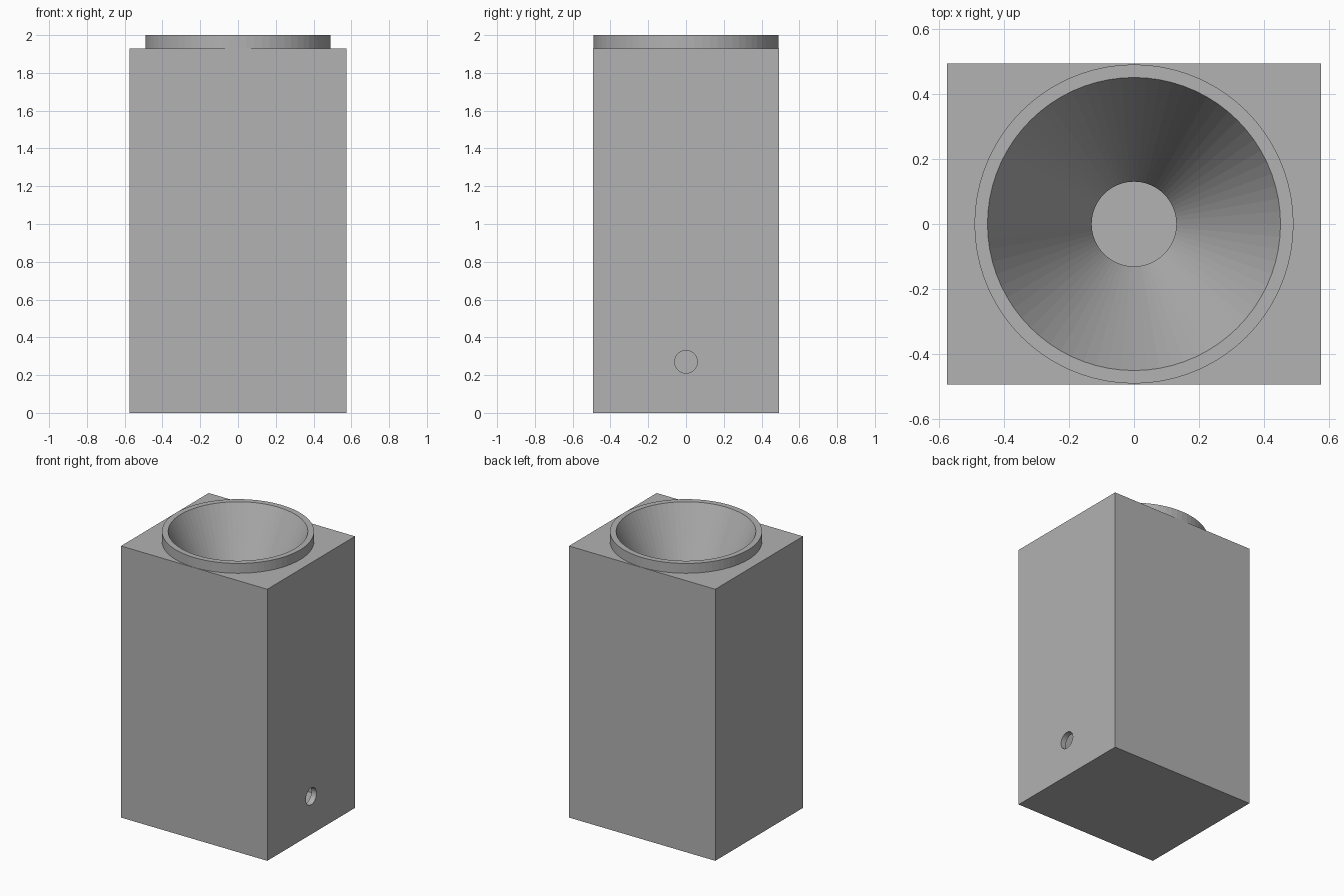
import bpy, bmesh, math
from mathutils import Matrix

if "Cube" in bpy.data.objects:
    bpy.data.objects.remove(bpy.data.objects["Cube"], do_unlink=True)

WIDTH, DEPTH, HEIGHT = 1.15, 0.985, 1.93
WALL = 0.04
SIDES = 72

grey = bpy.data.materials.new("plain_grey")
grey.use_nodes = True
colour = (0.445, 0.445, 0.445, 1)
grey.diffuse_color = colour
grey.node_tree.nodes["Principled BSDF"].inputs["Base Color"].default_value = colour


def add_object(name, bm):
    bmesh.ops.recalc_face_normals(bm, faces=bm.faces)
    mesh = bpy.data.meshes.new(name)
    bm.to_mesh(mesh)
    bm.free()
    mesh.materials.append(grey)
    obj = bpy.data.objects.new(name, mesh)
    bpy.context.collection.objects.link(obj)
    return obj


def box(name, size, z_centre):
    bm = bmesh.new()
    matrix = Matrix.Translation((0, 0, z_centre)) @ Matrix.Diagonal((*size, 1))
    bmesh.ops.create_cube(bm, size=1, matrix=matrix)
    return add_object(name, bm)


def cylinder(name, radius, length, matrix):
    bm = bmesh.new()
    bmesh.ops.create_cone(bm, cap_ends=True, segments=SIDES, radius1=radius,
                          radius2=radius, depth=length, matrix=matrix)
    return add_object(name, bm)


def lathe(name, profile):
    """Revolve a closed (radius, height) profile around the z axis."""
    bm = bmesh.new()
    verts = [bm.verts.new((r, 0, z)) for r, z in profile]
    edges = [bm.edges.new((v, verts[i - 1])) for i, v in enumerate(verts)]
    bmesh.ops.spin(bm, geom=verts + edges, cent=(0, 0, 0), axis=(0, 0, 1),
                   angle=math.tau, steps=SIDES, use_merge=True)
    bmesh.ops.remove_doubles(bm, verts=bm.verts, dist=1e-5)
    return add_object(name, bm)


def cut(target, cutter):
    mod = target.modifiers.new("cut", 'BOOLEAN')
    mod.operation = 'DIFFERENCE'
    mod.solver = 'EXACT'
    mod.object = cutter
    bpy.context.view_layer.objects.active = target
    bpy.ops.object.modifier_apply(modifier=mod.name)
    bpy.data.objects.remove(cutter, do_unlink=True)


# Hollow box with a round mouth on top and a small outlet in the left wall
body = box("body", (WIDTH, DEPTH, HEIGHT), HEIGHT / 2)
cut(body, box("cavity_cutter",
              (WIDTH - 2 * WALL, DEPTH - 2 * WALL, HEIGHT - 2 * WALL), HEIGHT / 2))
cut(body, cylinder("mouth_cutter", 0.46, 0.2, Matrix.Translation((0, 0, HEIGHT))))
cut(body, cylinder("outlet_cutter", 0.06, 0.2,
                   Matrix.Translation((WIDTH / 2, 0, 0.27))
                   @ Matrix.Rotation(math.pi / 2, 4, 'Y')))

# Funnel with a raised rim, open at the bottom
funnel = lathe("funnel", [
    (0.49, HEIGHT), (0.49, 2.0), (0.45, 2.0),
    (0.13, 1.31), (0.16, 1.31), (0.44, HEIGHT),
])
